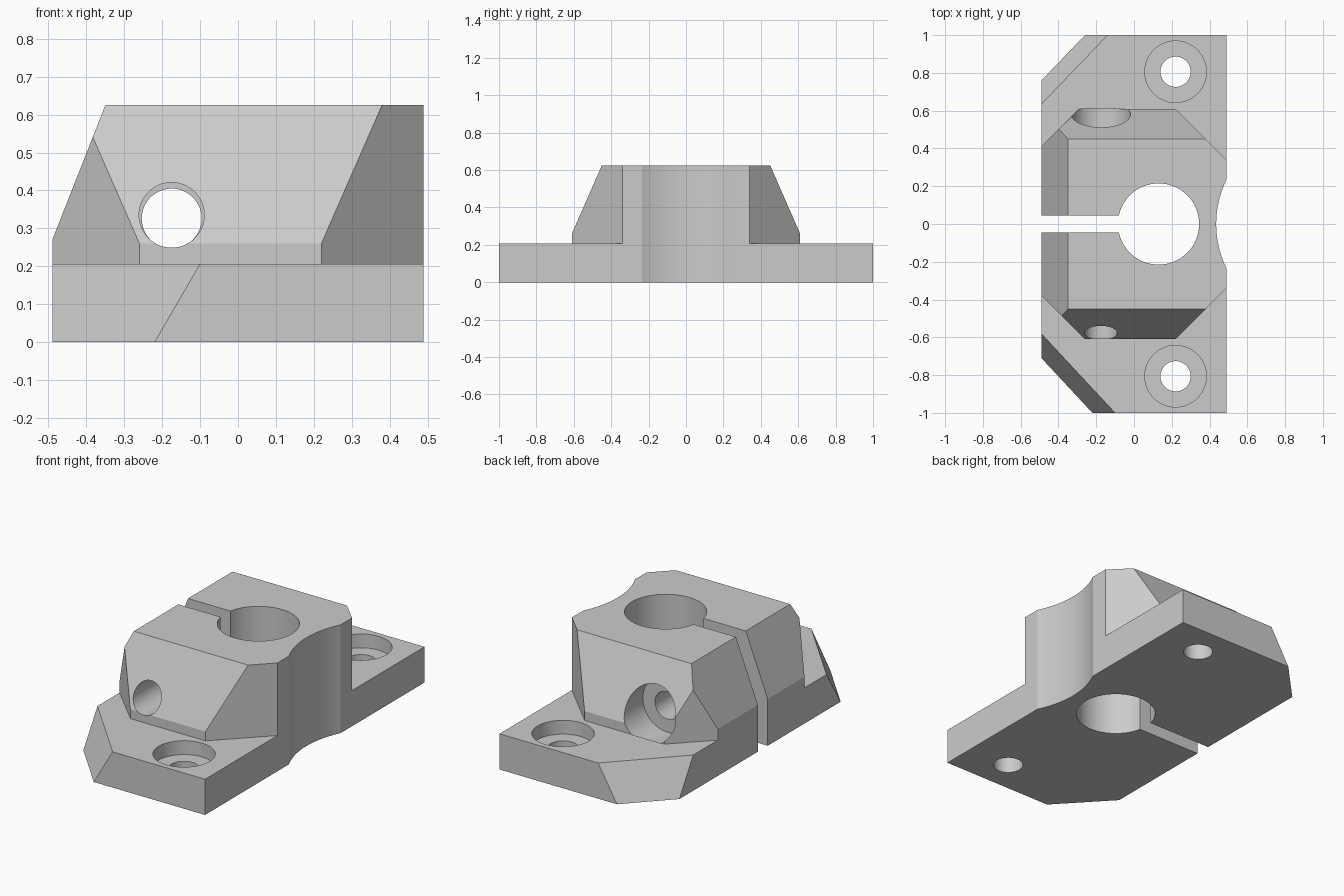
import bpy, bmesh, math
from mathutils import Vector, Matrix

cube = bpy.data.objects.get("Cube")
if cube:
    bpy.data.objects.remove(cube, do_unlink=True)

grey = bpy.data.materials.new("plain grey")
grey.use_nodes = True
grey.diffuse_color = (0.6, 0.6, 0.6, 1)
grey.node_tree.nodes["Principled BSDF"].inputs["Base Color"].default_value = (0.6, 0.6, 0.6, 1)

W, L = 0.49, 1.0            # half width and half length
BASE, TOP = 0.206, 0.625    # heights
HOLE_X, SCREW_X, CLAMP_X = 0.13, 0.22, -0.175


def finish(bm, name):
    bmesh.ops.recalc_face_normals(bm, faces=bm.faces)
    mesh = bpy.data.meshes.new(name)
    bm.to_mesh(mesh)
    bm.free()
    mesh.materials.append(grey)
    obj = bpy.data.objects.new(name, mesh)
    bpy.context.collection.objects.link(obj)
    return obj


def box(name, lo, hi, planes=()):
    """Box between two corners, trimmed by planes through three points."""
    bm = bmesh.new()
    bmesh.ops.create_cube(bm, size=1)
    lo, hi = Vector(lo), Vector(hi)
    mid = (lo + hi) / 2
    for v in bm.verts:
        v.co = mid + v.co * (hi - lo)
    for a, b, c in planes:
        a, b, c = Vector(a), Vector(b), Vector(c)
        normal = (b - a).cross(c - a).normalized()
        if normal.dot(mid - a) > 0:
            normal.negate()
        geom = bm.verts[:] + bm.edges[:] + bm.faces[:]
        cut = bmesh.ops.bisect_plane(bm, geom=geom, plane_co=a, plane_no=normal, clear_outer=True)
        rim = [e for e in cut["geom_cut"] if isinstance(e, bmesh.types.BMEdge)]
        bmesh.ops.edgeloop_fill(bm, edges=rim)
    return finish(bm, name)


def cylinder(name, start, end, radius, sides=64):
    start, end = Vector(start), Vector(end)
    axis = end - start
    bm = bmesh.new()
    turn = axis.to_track_quat("Z", "Y").to_matrix().to_4x4()
    bmesh.ops.create_cone(bm, cap_ends=True, segments=sides, radius1=radius, radius2=radius,
                          depth=axis.length, matrix=Matrix.Translation((start + end) / 2) @ turn)
    return finish(bm, name)


def upright(a, b):
    """Vertical plane through two plan points."""
    return (*a, 0), (*b, 0), (*a, 1)


def combine(target, tool, operation):
    mod = target.modifiers.new(tool.name, "BOOLEAN")
    mod.object, mod.operation, mod.solver = tool, operation, "EXACT"
    bpy.context.view_layer.objects.active = target
    bpy.ops.object.modifier_apply(modifier=mod.name)
    bpy.data.objects.remove(tool, do_unlink=True)


# Flange plate with two leaning corner cuts
body = box("clamp_body", (-W, -L, 0), (W, L, BASE), [
    ((-W, -0.71, 0), (-0.22, -L, 0), (-0.10, -L, BASE)),
    ((-W, 0.76, 0), (-0.26, L, 0), (-0.14, L, BASE)),
])

# Raised block with sloped ends, sloped slot side and cut corners
planes = [((-W, 0, 0.27), (-W, 1, 0.27), (-0.35, 0, TOP)),
          upright((-0.26, -0.61), (-W, -0.38)),
          upright((-0.29, 0.61), (-W, 0.41))]
for s in (-1, 1):
    planes += [((0, s * 0.61, 0.26), (1, s * 0.61, 0.26), (0, s * 0.45, TOP)),
               upright((0.22, s * 0.61), (W, s * 0.34))]
combine(body, box("raised_block", (-W, -0.61, 0), (W, 0.61, TOP), planes), "UNION")

# Main bore, clamping slot and shallow side hollow
cuts = [cylinder("main_bore", (HOLE_X, 0, -1), (HOLE_X, 0, 1), 0.215),
        box("clamp_slot", (-1, -0.045, -1), (HOLE_X, 0.045, 1)),
        cylinder("side_hollow", (0.965, 0, -1), (0.965, 0, 1), 0.53, 96)]

# Counterbored mounting holes
for s, side in ((-1, "front"), (1, "back")):
    y = s * 0.806
    cuts += [cylinder(side + "_screw_hole", (SCREW_X, y, -1), (SCREW_X, y, 1), 0.08),
             cylinder(side + "_counterbore", (SCREW_X, y, BASE - 0.08), (SCREW_X, y, 1), 0.163)]

# Cross hole for the clamping screw, with its head pocket at the back
cuts += [cylinder("clamp_front_hole", (CLAMP_X, -0.9, 0.335), (CLAMP_X, 0, 0.335), 0.086),
         cylinder("clamp_back_hole", (CLAMP_X, -0.01, 0.326), (CLAMP_X, 0.5, 0.326), 0.079),
         cylinder("clamp_head_pocket", (CLAMP_X, 0.42, 0.328), (CLAMP_X, 0.612, 0.328), 0.156)]
for tool in cuts:
    combine(body, tool, "DIFFERENCE")

bpy.ops.object.select_all(action="DESELECT")
body.select_set(True)
bpy.context.view_layer.objects.active = body
bpy.ops.object.shade_smooth_by_angle(angle=math.radians(20))
